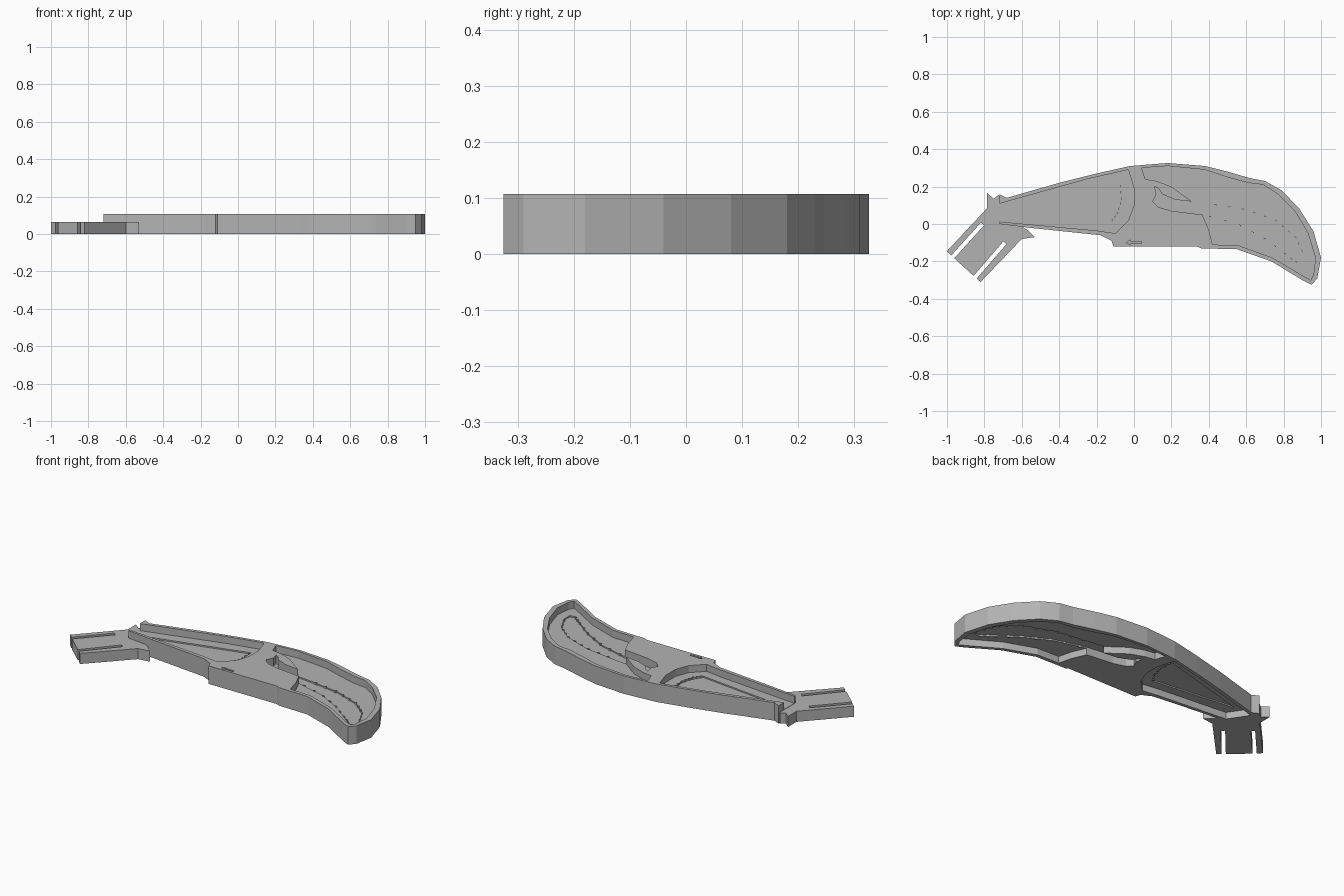
import bpy
import bmesh
from mathutils import Vector

if "Cube" in bpy.data.objects:
    bpy.data.objects.remove(bpy.data.objects["Cube"])

grey = bpy.data.materials.new("plain_grey")
grey.use_nodes = True
grey.diffuse_color = (0.45, 0.45, 0.45, 1)
grey.node_tree.nodes["Principled BSDF"].inputs["Base Color"].default_value = grey.diffuse_color

HEIGHT = 0.107
BAND = (0.039, 0.065)     # recessed step inside the rim
WEB = (0.046, 0.057)      # thin web inside the step


def prism(name, outline, low, high):
    """Extrude a flat outline between two heights."""
    bm = bmesh.new()
    face = bm.faces.new([bm.verts.new((x, y, low)) for x, y in outline])
    top = bmesh.ops.extrude_face_region(bm, geom=[face])["geom"]
    verts = [g for g in top if isinstance(g, bmesh.types.BMVert)]
    bmesh.ops.translate(bm, verts=verts, vec=(0, 0, high - low))
    bmesh.ops.recalc_face_normals(bm, faces=bm.faces)
    mesh = bpy.data.meshes.new(name)
    bm.to_mesh(mesh)
    bm.free()
    mesh.materials.append(grey)
    ob = bpy.data.objects.new(name, mesh)
    bpy.context.collection.objects.link(ob)
    return ob


def cut(target, outline, low, high):
    """Subtract a prism from the target and discard the cutter."""
    cutter = prism("cutter", outline, low, high)
    cutter.hide_render = True
    mod = target.modifiers.new("cut", 'BOOLEAN')
    mod.operation, mod.solver, mod.object = 'DIFFERENCE', 'EXACT', cutter
    bpy.context.view_layer.update()
    graph = bpy.context.evaluated_depsgraph_get()
    mesh = bpy.data.meshes.new_from_object(target.evaluated_get(graph))
    target.modifiers.clear()
    target.data = mesh
    bpy.data.objects.remove(cutter)


def recess(target, outline, levels):
    """Sink the same pocket from above and from below."""
    cut(target, outline, levels[1], HEIGHT + 0.1)
    cut(target, outline, -0.1, levels[0])


def strip(start, end, width):
    """Outline of a straight bar between two points."""
    a, b = Vector(start), Vector(end)
    d = (b - a).normalized() * width / 2
    n = Vector((-d.y, d.x))
    return [a + n, a - n, b - n, b + n]


def teeth(name, path, count):
    """Small upright ribs spaced along a path."""
    points = [Vector(p) for p in path]
    for i in range(count):
        t = (i + 0.5) / count * (len(points) - 1)
        k = int(t)
        direction = (points[k + 1] - points[k]).normalized() * 0.006
        centre = points[k].lerp(points[k + 1], t - k)
        prism(name, strip(centre - direction, centre + direction, 0.008), BAND[0] - 0.004, BAND[1] + 0.004)


# Curved body
body = prism("body", [
    (-.72, .16), (-.72, 0), (-.56, -.02), (-.18, -.06), (-.12, -.09), (-.11, -.12),
    (.34, -.12), (.36, -.13), (.55, -.135), (.735, -.2), (.9, -.3), (.95, -.325),
    (.98, -.29), (1, -.18), (.96, -.04), (.885, .08), (.79, .18), (.7, .23),
    (.62, .245), (.5, .28), (.38, .31), (.18, .326), (-.02, .31), (-.2, .27),
    (-.4, .22), (-.68, .14)], 0, HEIGHT)

# Large pocket at the rounded end
recess(body, [
    (.04, .3), (.06, .24), (.12, .23), (.2, .2), (.31, .12), (.365, .05), (.4, -.03),
    (.42, -.11), (.56, -.115), (.74, -.18), (.9, -.275), (.945, -.3), (.96, -.27),
    (.97, -.18), (.93, -.05), (.86, .07), (.77, .16), (.69, .21), (.61, .22),
    (.5, .25), (.38, .29), (.18, .31)], BAND)

# Tapered pocket, open toward the tab
recess(body, [
    (-.8, .085), (-.8, .02), (-.2, -.035), (-.1, -.05), (-.03, .02), (0, .1),
    (0, .19), (-.03, .29), (-.25, .24), (-.68, .12)], BAND)

# Crescent groove and inner triangle
lower_edge = [(.13, .09), (.2, .07), (.365, .05), (.55, 0), (.7, -.08), (.82, -.17), (.88, -.215)]
upper_edge = [(.91, -.16), (.86, -.06), (.76, .02), (.6, .08), (.4, .11), (.22, .13)]
recess(body, [(.11, .2), (.12, .16), (.1, .12)] + lower_edge + [(.91, -.21)]
       + upper_edge + [(.15, .16), (.13, .19)], WEB)
arc = [(-.12, .01), (-.085, .06), (-.065, .13), (-.07, .22)]
recess(body, [(-.63, .07)] + arc, WEB)

# Ribs along the inner edges
teeth("crescent_rib", lower_edge[2:], 9)
teeth("crescent_rib", upper_edge[:5], 11)
teeth("triangle_rib", arc, 8)

# Small marker slot
cut(body, [(-.04, -.1), (-.02, -.112), (-.02, -.105), (.04, -.105), (.04, -.093),
           (-.02, -.093), (-.02, -.086)], 0.075, HEIGHT + 0.1)

# Slotted mounting tab
tab = prism("mounting_tab", [
    (-.785, .165), (-.785, .085), (-1, -.145), (-.965, -.18), (-.86, -.275), (-.82, -.31),
    (-.6, -.08), (-.53, -.07), (-.565, -.035), (-.62, .0), (-.7, .12), (-.725, .155),
    (-.75, .135)], 0, 0.063)
for start, end in [((-1.0, -.21), (-.81, 0)), ((-.88, -.32), (-.69, -.1))]:
    cut(tab, strip(start, end, 0.022), -0.1, 0.2)
